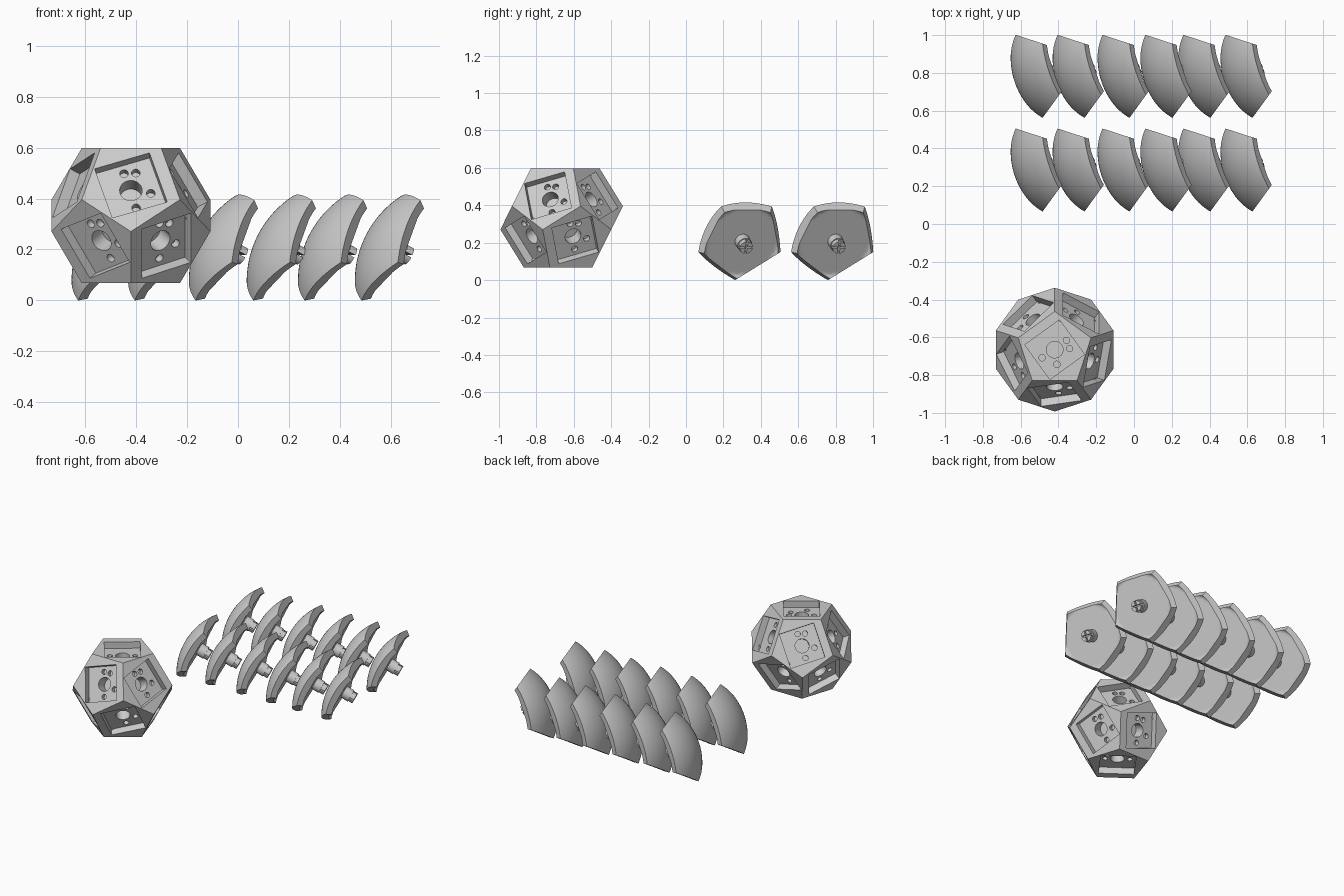
import bpy, bmesh, math
from math import sin, cos, radians, pi
from mathutils import Vector, Matrix

if "Cube" in bpy.data.objects:
    bpy.data.objects.remove(bpy.data.objects["Cube"])

ELEV = math.atan(0.5)                     # tilt of the ring faces
CORE_IN = 0.265                           # core: centre to face
CORE_C = Vector((-0.42, -0.665, 0.333))
OUT_R, IN_R, FLAT = 0.40, 0.36, 0.30      # panel: outer, rim and flat distances


def polar(az, z, rad):
    a = radians(az)
    return Vector((rad * cos(a), rad * sin(a), z))


# unit corner directions of a dodecahedron lying on a face
def top(az): return polar(az, 0.7947, 0.6071)
def mid(az): return polar(az, 0.1876, 0.9822)
def low(az): return polar(az, -0.1876, 0.9822)


def frame(n):
    """Rotation whose z axis is n and whose y axis points up the face."""
    t = Vector((-n.y, n.x, 0)) if abs(n.z) < 0.99 else Vector((1, 0, 0))
    t.normalize()
    return Matrix((t, n.cross(t), n)).transposed().to_4x4()


def make(name, bm, smooth=None):
    bmesh.ops.recalc_face_normals(bm, faces=bm.faces[:])
    me = bpy.data.meshes.new(name)
    bm.to_mesh(me)
    bm.free()
    ob = bpy.data.objects.new(name, me)
    bpy.context.collection.objects.link(ob)
    if smooth:
        bpy.ops.object.select_all(action='DESELECT')
        ob.select_set(True)
        bpy.context.view_layer.objects.active = ob
        bpy.ops.object.shade_smooth_by_angle(angle=radians(smooth))
    return ob


def cylinder(bm, mat, r, x, y, z0, z1, seg):
    bmesh.ops.create_cone(bm, cap_ends=True, segments=seg, radius1=r, radius2=r, depth=z1 - z0,
                          matrix=mat @ Matrix.Translation((x, y, (z0 + z1) / 2)))


# core solid
bm = bmesh.new()
R = CORE_IN / 0.7947
for k in range(5):
    up, dn = 90 + 72 * k, 270 + 72 * k
    for v in (top(up), mid(up), low(dn), -top(up)):
        bm.verts.new(v * R)
bmesh.ops.convex_hull(bm, input=bm.verts[:])
bmesh.ops.dissolve_limit(bm, angle_limit=0.05, verts=bm.verts[:], edges=bm.edges[:])
core = make("core_dodecahedron", bm)
core.location = CORE_C

# square pockets and round sockets for all twelve faces
faces = [(Vector((0, 0, 1)), 36), (Vector((0, 0, -1)), 36)]
for k in range(5):
    faces.append((polar(270 + 72 * k, sin(ELEV), cos(ELEV)), 108))
    faces.append((polar(306 + 72 * k, -sin(ELEV), cos(ELEV)), 108))
pockets, sockets = bmesh.new(), bmesh.new()
floor = CORE_IN - 0.045
for n, turn in faces:
    m = frame(n) @ Matrix.Rotation(radians(turn), 4, 'Z')
    bmesh.ops.create_cube(pockets, size=1, matrix=m @ Matrix.Translation((0, 0, floor + 0.05))
                          @ Matrix.Diagonal((0.226, 0.226, 0.1, 1)))
    cylinder(sockets, m, 0.044, 0, 0, floor - 0.075, floor + 0.02, 32)
    for a in (2, -32, 177, -117):
        x, y = 0.079 * cos(radians(a)), 0.079 * sin(radians(a))
        cylinder(sockets, m, 0.017, x, y, floor - 0.03, floor + 0.02, 16)
cutters = [make("pocket_cutter", pockets), make("socket_cutter", sockets)]
for c in cutters:
    c.location = CORE_C
    c.hide_render = True
    mod = core.modifiers.new("cut", 'BOOLEAN')
    mod.object, mod.operation, mod.solver = c, 'DIFFERENCE', 'EXACT'
bpy.context.view_layer.update()
dg = bpy.context.evaluated_depsgraph_get()
cut = bpy.data.meshes.new_from_object(core.evaluated_get(dg))
core.modifiers.clear()
core.data = cut
for c in cutters:
    bpy.data.objects.remove(c)
bpy.ops.object.select_all(action='DESELECT')
core.select_set(True)
bpy.context.view_layer.objects.active = core
bpy.ops.object.shade_smooth_by_angle(angle=radians(25))

# spherical pentagon panel: domed outside, flat inside with a rounded rim
axis = polar(198, sin(ELEV), cos(ELEV))
corners = [top(162), top(234), mid(234), low(198), mid(162)]
N = 16


def inner(d):
    return d * min(IN_R, FLAT / d.dot(axis))


bm = bmesh.new()
for i in range(5):
    a, b = corners[i], corners[(i + 1) % 5]
    mid_c = sum(corners, Vector()) / 5
    rows = [[(mid_c + (a - mid_c) * (k - j) / N + (b - mid_c) * j / N).normalized()
             for j in range(k + 1)] for k in range(N + 1)]
    for surf in (lambda d: d * OUT_R, inner):
        vs = [[bm.verts.new(surf(d)) for d in row] for row in rows]
        for k in range(N):
            for j in range(k + 1):
                bm.faces.new((vs[k][j], vs[k + 1][j], vs[k + 1][j + 1]))
                if j < k:
                    bm.faces.new((vs[k][j], vs[k + 1][j + 1], vs[k][j + 1]))
    for d, e in zip(rows[N], rows[N][1:]):          # side wall
        bm.faces.new([bm.verts.new(p) for p in (d * OUT_R, e * OUT_R, inner(e), inner(d))])
bmesh.ops.remove_doubles(bm, verts=bm.verts[:], dist=1e-5)
panel = make("shell_panel", bm, 20)

# peg: round base with four prongs split by a cross slot
bm = bmesh.new()
m = frame(axis)
cylinder(bm, m, 0.041, 0, 0, 0.25, 0.32, 32)
for q in range(4):
    rot = m @ Matrix.Rotation(q * pi / 2, 4, 'Z')
    prof = [(0.005, 0.005)] + [(0.036 * cos(t), 0.036 * sin(t))
                               for t in [0.14 + s * (pi / 2 - 0.28) / 6 for s in range(7)]]
    f = bm.faces.new([bm.verts.new(rot @ Vector((x, y, 0.255))) for x, y in prof])
    ext = bmesh.ops.extrude_face_region(bm, geom=[f])["geom"]
    bmesh.ops.translate(bm, vec=axis * -0.035,
                        verts=[v for v in ext if isinstance(v, bmesh.types.BMVert)])
peg = make("panel_peg", bm, 30)

# two rows of six panels
spots = [(x, y, 0.075) for y in (0.384, 0.88) for x in (-0.253, -0.031, 0.207, 0.434, 0.635, 0.858)]
for i, p in enumerate(spots):
    for src in (panel, peg):
        ob = src if i == 0 else src.copy()
        if i:
            bpy.context.collection.objects.link(ob)
        ob.location = p
